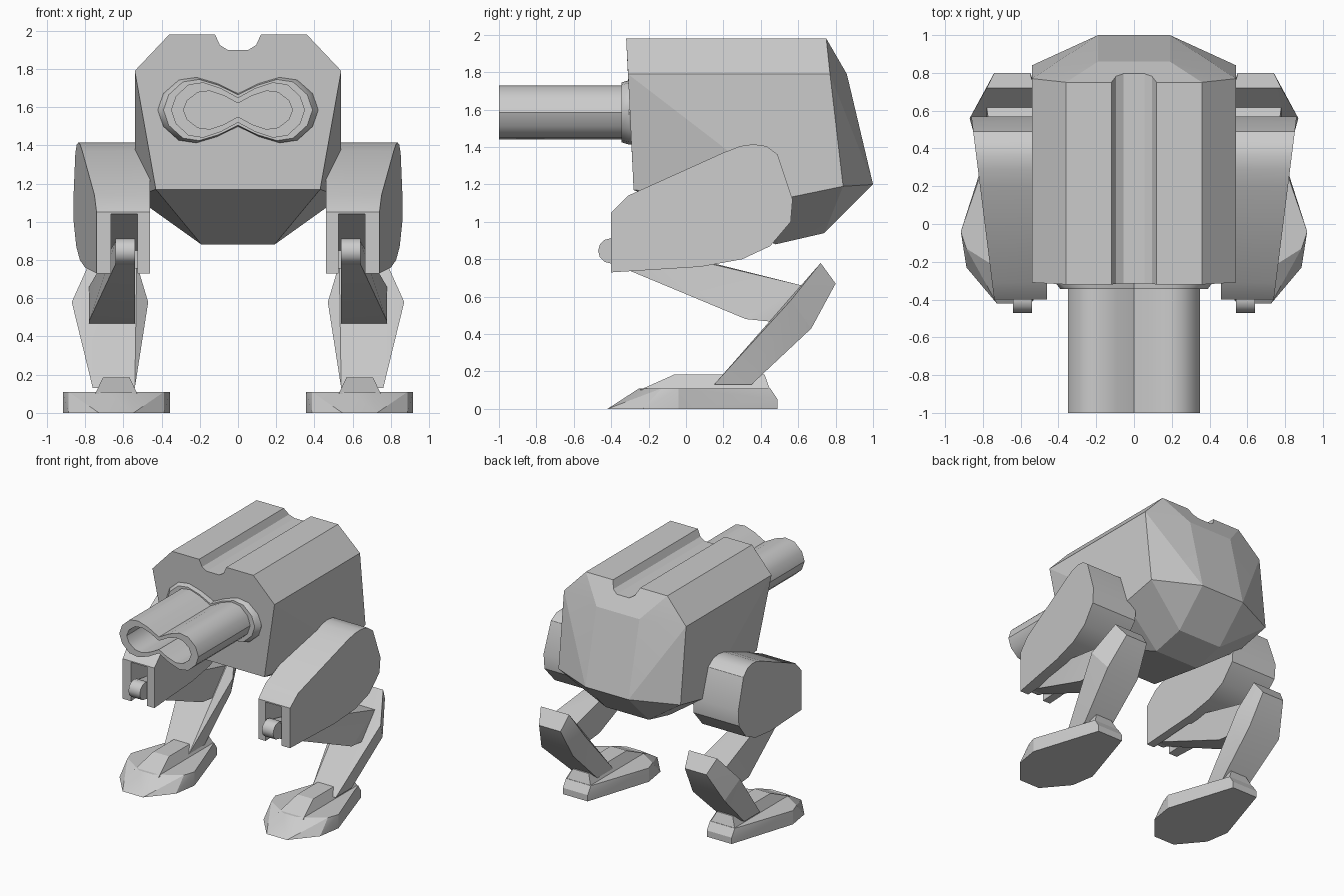
import bpy, bmesh, math

if "Cube" in bpy.data.objects:
    bpy.data.objects.remove(bpy.data.objects["Cube"])

grey = bpy.data.materials.new("plain grey")
grey.diffuse_color = (0.6, 0.6, 0.6, 1)
grey.use_nodes = True
grey.node_tree.nodes["Principled BSDF"].inputs["Base Color"].default_value = grey.diffuse_color


def finish(bm, name, angle=30):
    bmesh.ops.recalc_face_normals(bm, faces=bm.faces)
    me = bpy.data.meshes.new(name)
    bm.to_mesh(me)
    bm.free()
    ob = bpy.data.objects.new(name, me)
    bpy.context.collection.objects.link(ob)
    me.materials.append(grey)
    bpy.ops.object.select_all(action='DESELECT')
    ob.select_set(True)
    bpy.context.view_layer.objects.active = ob
    bpy.ops.object.shade_smooth_by_angle(angle=math.radians(angle))
    return ob


def hull(name, pts, angle=20):
    """Convex solid around the points."""
    bm = bmesh.new()
    for p in pts:
        bm.verts.new(p)
    r = bmesh.ops.convex_hull(bm, input=bm.verts[:])
    junk = {v for v in r["geom_interior"] + r["geom_unused"] if isinstance(v, bmesh.types.BMVert)}
    bmesh.ops.delete(bm, geom=list(junk), context='VERTS')
    bmesh.ops.dissolve_limit(bm, angle_limit=0.02, verts=bm.verts[:], edges=bm.edges[:])
    return finish(bm, name, angle)


def both(pts):
    return [(s * x, y, z) for x, y, z in pts for s in (-1, 1)]


def cut(ob, cutter, angle=20):
    m = ob.modifiers.new("cut", 'BOOLEAN')
    m.object, m.operation, m.solver = cutter, 'DIFFERENCE', 'EXACT'
    cutter.hide_render = True
    bpy.ops.object.select_all(action='DESELECT')
    ob.select_set(True)
    bpy.context.view_layer.objects.active = ob
    bpy.ops.object.modifier_apply(modifier=m.name)
    bpy.data.objects.remove(cutter)
    bpy.ops.object.shade_smooth_by_angle(angle=math.radians(angle))


# Body shell with a channel along the roof
body = hull("body", both([
    (.36, -.32, 1.98), (.54, -.31, 1.79), (.43, -.28, 1.17),
    (.36, .75, 1.98), (.54, .77, 1.79), (.54, .84, 1.19),
    (.19, .75, 1.98), (.19, .86, 1.79), (.19, 1.0, 1.2),
    (.54, .55, 1.13), (.19, .48, .88), (.19, .74, .94)]), 10)
groove = hull("groove_cutter", both([
    (x, y, z) for y in (-.5, 1.2)
    for x, z in ((.13, 2.02), (.12, 1.98), (.095, 1.925), (.055, 1.9))]))
cut(body, groove, 10)


# Twin barrel: figure-eight rings lofted from the collar into the bore
def ring(w, h, waist):
    q = [(0, waist), (.26, waist + .62 * (1 - waist)), (.52, 1), (.74, .92), (.93, .5), (1, 0)]
    right = q + [(x, -z) for x, z in q[-2::-1]]
    loop = right + [(-x, z) for x, z in right[-2:0:-1]]
    return [(x * w, 1.585 + z * h) for x, z in loop]


bm = bmesh.new()
rings = []
for w, h, waist, y in ((.42, .172, .5, -.27), (.42, .172, .5, -.305), (.39, .16, .5, -.345),
                       (.35, .145, .45, -.345), (.35, .145, .45, -1),
                       (.285, .1, .35, -1), (.285, .1, .35, -.4)):
    rings.append([bm.verts.new((x, y, z)) for x, z in ring(w, h, waist)])
for a, b in zip(rings, rings[1:]):
    for i in range(len(a)):
        j = (i + 1) % len(a)
        bm.faces.new((a[i], a[j], b[j], b[i]))
bm.faces.new(rings[0])
bm.faces.new(rings[-1])
finish(bm, "twin_barrel", 35)

# Side outline (y, z) of the hip pod
POD = [(-.4, .73), (-.4, 1.05), (-.31, 1.14), (.2, 1.37), (.29, 1.405), (.36, 1.415),
       (.43, 1.405), (.49, 1.36), (.57, 1.12), (.56, 1.0), (.45, .87), (.3, .8), (.08, .76)]

for side, s in (("left", 1), ("right", -1)):
    def part(name, pts, angle=20):
        return hull(side + "_" + name, [(s * x, y, z) for x, y, z in pts], angle)

    # Hip pod, wider towards the back, with an open fork at the front
    pod = part("hip_pod", [(x, y, z) for y, z in POD
                           for x in (.46, .74 + .125 * (y + .4))], 30)
    slot = part("slot_cutter", [(x, y, z) for x in (.525, .665)
                                for y, z in ((-.5, .6), (-.5, 1.04), (-.37, 1.04),
                                             (-.28, .92), (0, .85), (0, .6))])
    cut(pod, slot, 30)

    # Knuckle pin in the fork
    part("knuckle", [(x, -.4 + .07 * math.cos(a), .845 + .068 * math.sin(a))
                     for x in (.54, .64)
                     for a in [i * math.tau / 12 for i in range(12)]], 40)

    # Upper arm of the leg, sloping down and back
    part("upper_leg", [(.54, -.4, .9), (.64, -.4, .9), (.54, -.4, .78), (.64, -.4, .78),
                       (.54, .18, .77), (.7, .18, .77), (.54, .62, .66), (.78, .62, .66),
                       (.54, .32, .48), (.78, .32, .48), (.54, .47, .465), (.78, .47, .465)])

    # Shin, broadest near the knee
    part("shin", [(.54, .15, .13), (.76, .15, .13), (.54, .35, .13), (.76, .35, .13),
                  (.47, .605, .58), (.87, .56, .58), (.53, .67, .43), (.81, .67, .43),
                  (.53, .72, .78), (.78, .72, .78), (.55, .8, .67), (.74, .8, .67)])

    # Foot plate with a sloping toe, and a raised ankle ridge
    half = [(.09, -.42, 0), (.25, -.23, 0), (.28, -.04, 0), (.11, .49, 0), (.11, .49, .05),
            (.06, -.25, .11), (.25, -.13, .11), (.28, -.04, .11), (.11, .45, .11)]
    part("foot", [(.637 + k * x, y, z) for x, y, z in half for k in (-1, 1)])
    ridge = [(.11, -.25, .1), (.11, .45, .1), (.07, -.06, .185), (.07, .42, .185)]
    part("ankle_ridge", [(.637 + k * x, y, z) for x, y, z in ridge for k in (-1, 1)])
